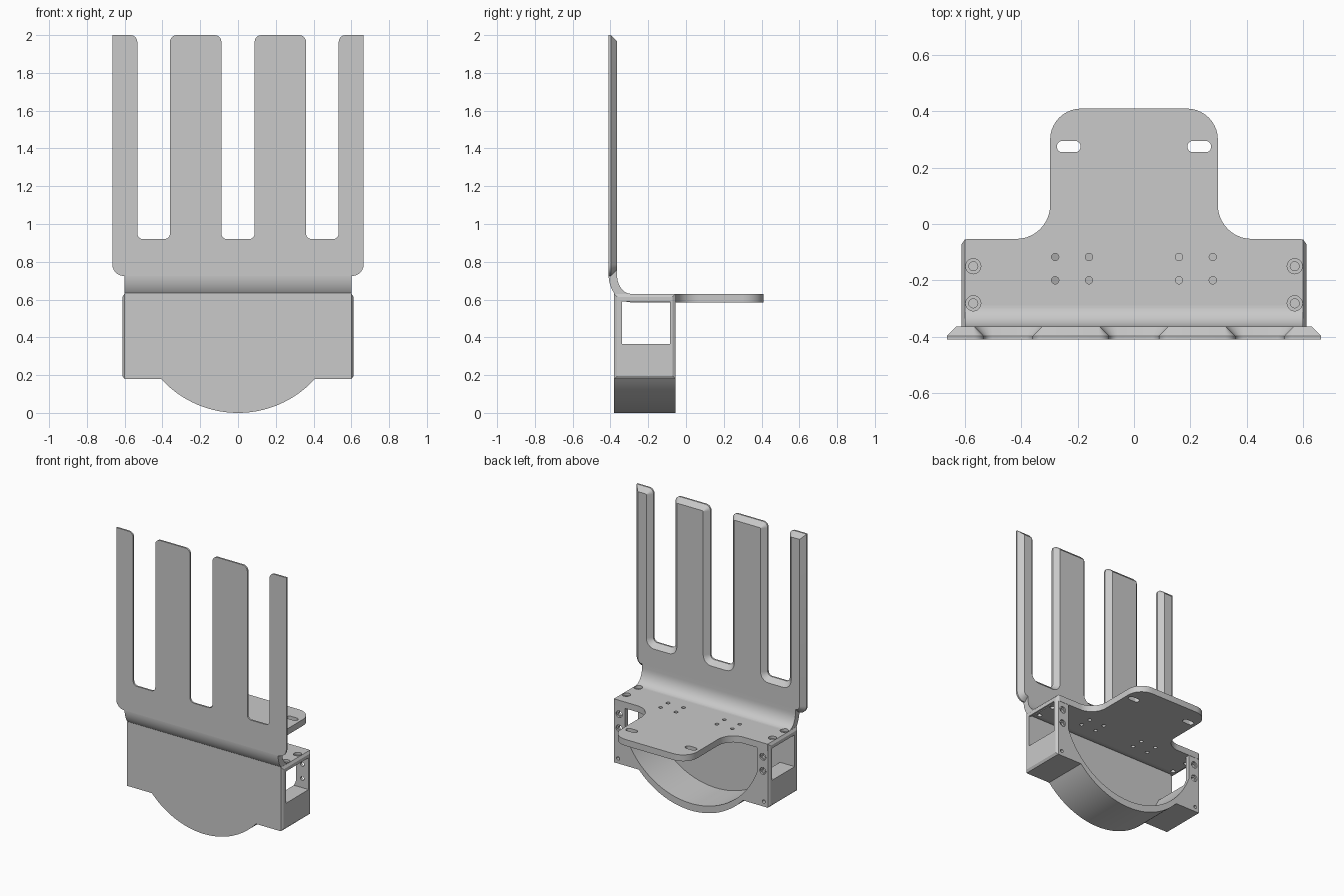
import bpy, bmesh
from math import sin, cos, pi, tan, atan2, sqrt, asin
from mathutils import Vector

old = bpy.data.objects.get("Cube")
if old:
    bpy.data.objects.remove(old, do_unlink=True)

grey = bpy.data.materials.new("plain grey")
grey.use_nodes = True
grey.diffuse_color = (0.585, 0.585, 0.585, 1)
grey.node_tree.nodes["Principled BSDF"].inputs["Base Color"].default_value = grey.diffuse_color


def rounded(corners, steps=6):
    """Closed outline from (u, v, radius) corners, each filleted."""
    out = []
    for i, (u, v, r) in enumerate(corners):
        p = Vector((u, v))
        if r == 0:
            out.append(p)
            continue
        a = (Vector(corners[i - 1][:2]) - p).normalized()
        b = (Vector(corners[(i + 1) % len(corners)][:2]) - p).normalized()
        half = a.angle(b) / 2
        c = p + (a + b).normalized() * r / sin(half)
        s = p + a * r / tan(half) - c
        e = p + b * r / tan(half) - c
        a0 = atan2(s.y, s.x)
        turn = (atan2(e.y, e.x) - a0 + pi) % (2 * pi) - pi
        out += [c + Vector((cos(a0 + turn * k / steps), sin(a0 + turn * k / steps))) * r
                for k in range(steps + 1)]
    return out


def both_sides(half):
    """Complete a right-hand list of corners with its mirror image."""
    return half + [(-c[0],) + tuple(c[1:]) for c in reversed(half)]


def shrink(pts, d):
    """Move a closed outline inwards by d."""
    n = len(pts)
    area = sum(pts[i - 1].cross(pts[i]) for i in range(n))
    d = d if area > 0 else -d
    out = []
    for i, p in enumerate(pts):
        a, b = (p - pts[i - 1]).normalized(), (pts[(i + 1) % n] - p).normalized()
        na, nb = Vector((-a.y, a.x)), Vector((-b.y, b.x))
        out.append(p + (na + nb) * d / (1 + na.dot(nb)))
    return out


PLACE = {"x": lambda u, v, w: (w, u, v),
         "y": lambda u, v, w: (u, w, v),
         "z": lambda u, v, w: (u, v, w)}


def prism(name, outline, axis, layers):
    """Stack copies of the outline at (depth, inset) layers along an axis."""
    outline = [Vector(p[:2]) for p in outline]
    bm = bmesh.new()
    rings = []
    for depth, inset in layers:
        pts = shrink(outline, inset) if inset else outline
        rings.append([bm.verts.new(PLACE[axis](p.x, p.y, depth)) for p in pts])
    for low, high in zip(rings, rings[1:]):
        for i in range(len(low)):
            bm.faces.new((low[i - 1], low[i], high[i], high[i - 1]))
    bm.faces.new(rings[0])
    bm.faces.new(rings[-1])
    bmesh.ops.recalc_face_normals(bm, faces=bm.faces)
    mesh = bpy.data.meshes.new(name)
    bm.to_mesh(mesh)
    bm.free()
    mesh.materials.append(grey)
    obj = bpy.data.objects.new(name, mesh)
    bpy.context.collection.objects.link(obj)
    return obj


def drill(u, v, r, axis, a, b):
    """Round cutter."""
    ring = [(u + r * cos(k * pi / 10), v + r * sin(k * pi / 10)) for k in range(20)]
    return prism("hole_cutter", ring, axis, [(a, 0), (b, 0)])


def cut(obj, cutters):
    bpy.context.view_layer.objects.active = obj
    for c in cutters:
        c.hide_render = True
        m = obj.modifiers.new("cut", "BOOLEAN")
        m.operation, m.solver, m.object = "DIFFERENCE", "EXACT", c
        bpy.ops.object.modifier_apply(modifier=m.name)


def arc(centre, radius, end_x, steps=40):
    """Lower arc of a circle, from end_x on the right to the left."""
    end = asin(end_x / radius)
    angles = [end * (1 - 2 * k / steps) for k in range(steps + 1)]
    return [(radius * sin(t), centre - radius * cos(t)) for t in angles]


# Comb with four teeth, chamfered on its back; fillets exceed the chamfer inset
comb_half = [(0.088, 0.92, 0.03), (0.088, 2, 0.036), (0.36, 2, 0.036), (0.36, 0.92, 0.03),
             (0.533, 0.92, 0.03), (0.533, 2, 0.036), (0.665, 2, 0), (0.665, 0.725, 0.06),
             (0.6, 0.725, 0)]
comb = prism("comb", rounded(both_sides(comb_half)), "y",
             [(-0.41, 0), (-0.398, 0), (-0.365, 0.033)])

# Curved bend joining comb and platform
quarter = [k * pi / 20 for k in range(11)]
bend_profile = [(-0.409, 0.77)] + [(-0.29 - 0.12 * cos(t), 0.73 - 0.145 * sin(t)) for t in quarter]
bend_profile += [(-0.29 - 0.075 * cos(t), 0.73 - 0.10 * sin(t)) for t in reversed(quarter)]
bend_profile += [(-0.365, 0.77)]
bend = prism("bend", bend_profile, "x", [(-0.6, 0), (0.6, 0)])

# Platform with a rounded tongue
platform_half = [(0.6, -0.29, 0), (0.6, -0.053, 0.01), (0.298, -0.053, 0.12), (0.298, 0.41, 0.11)]
platform = prism("platform", rounded(both_sides(platform_half), 10), "z", [(0.585, 0), (0.63, 0)])

# Front plate and trough body share the bulging lower edge
lower = [(0.6, 0.18)] + arc(0.55, 0.55, sqrt(0.55 ** 2 - 0.37 ** 2)) + [(-0.6, 0.18)]
front_plate = prism("front_plate", [(0.6, 0.64)] + lower + [(-0.6, 0.64)], "y",
                    [(-0.38, 0), (-0.34, 0)])
inner = [(0.515, 0.585)] + arc(0.6, 0.55, 0.515) + [(-0.515, 0.585)]
trough = prism("trough", [(0.6, 0.585)] + lower + [(-0.6, 0.585)] + inner[::-1], "y",
               [(-0.345, 0), (-0.055, 0)])

# Chamfered side caps
cap_outline = [(-0.38, 0.18), (-0.055, 0.18), (-0.055, 0.63), (-0.38, 0.63)]
caps = [prism(side + "_side_cap", cap_outline, "x", [(s * 0.598, 0), (s * 0.601, 0), (s * 0.612, 0.016)])
        for side, s in (("left", 1), ("right", -1))]

# Cutters for windows, slots and screw holes
window_outline = [(-0.34, 0.365), (-0.085, 0.365), (-0.085, 0.59), (-0.34, 0.59)]
windows, top_holes, corner_holes, back_holes = [], [], [], []
for s in (1, -1):
    windows.append(prism("window_cutter", window_outline, "x", [(s * 0.4, 0), (s * 0.7, 0)]))
    slot = [(s * 0.232 + u * 0.042, 0.275 + v * 0.02, 0.019) for u, v in ((-1, -1), (1, -1), (1, 1), (-1, 1))]
    top_holes.append(prism("slot_cutter", rounded(slot), "z", [(0.5, 0), (0.7, 0)]))
    for y in (-0.117, -0.2):
        top_holes += [drill(s * x, y, 0.013, "z", 0.5, 0.7) for x in (0.16, 0.28)]
    for y in (-0.15, -0.282):
        corner_holes += [drill(s * 0.571, y, 0.027, "z", 0.612, 0.7),
                         drill(s * 0.571, y, 0.016, "z", 0.5, 0.7)]
    for z in (0.53, 0.43):
        back_holes += [drill(s * 0.562, z, 0.024, "y", -0.067, 0),
                       drill(s * 0.562, z, 0.014, "y", -0.12, 0)]
    back_holes.append(drill(s * 0.57, 0.215, 0.012, "y", -0.1, 0))

cut(platform, top_holes + corner_holes)
cut(bend, corner_holes)
cut(trough, windows + back_holes)
for cap in caps:
    cut(cap, windows)
for c in windows + top_holes + corner_holes + back_holes:
    bpy.data.objects.remove(c, do_unlink=True)

# Smooth curved surfaces, keep edges crisp
bpy.ops.object.select_all(action="DESELECT")
for obj in [comb, bend, platform, front_plate, trough] + caps:
    obj.select_set(True)
    bpy.context.view_layer.objects.active = obj
bpy.ops.object.shade_smooth_by_angle(angle=pi / 6)
